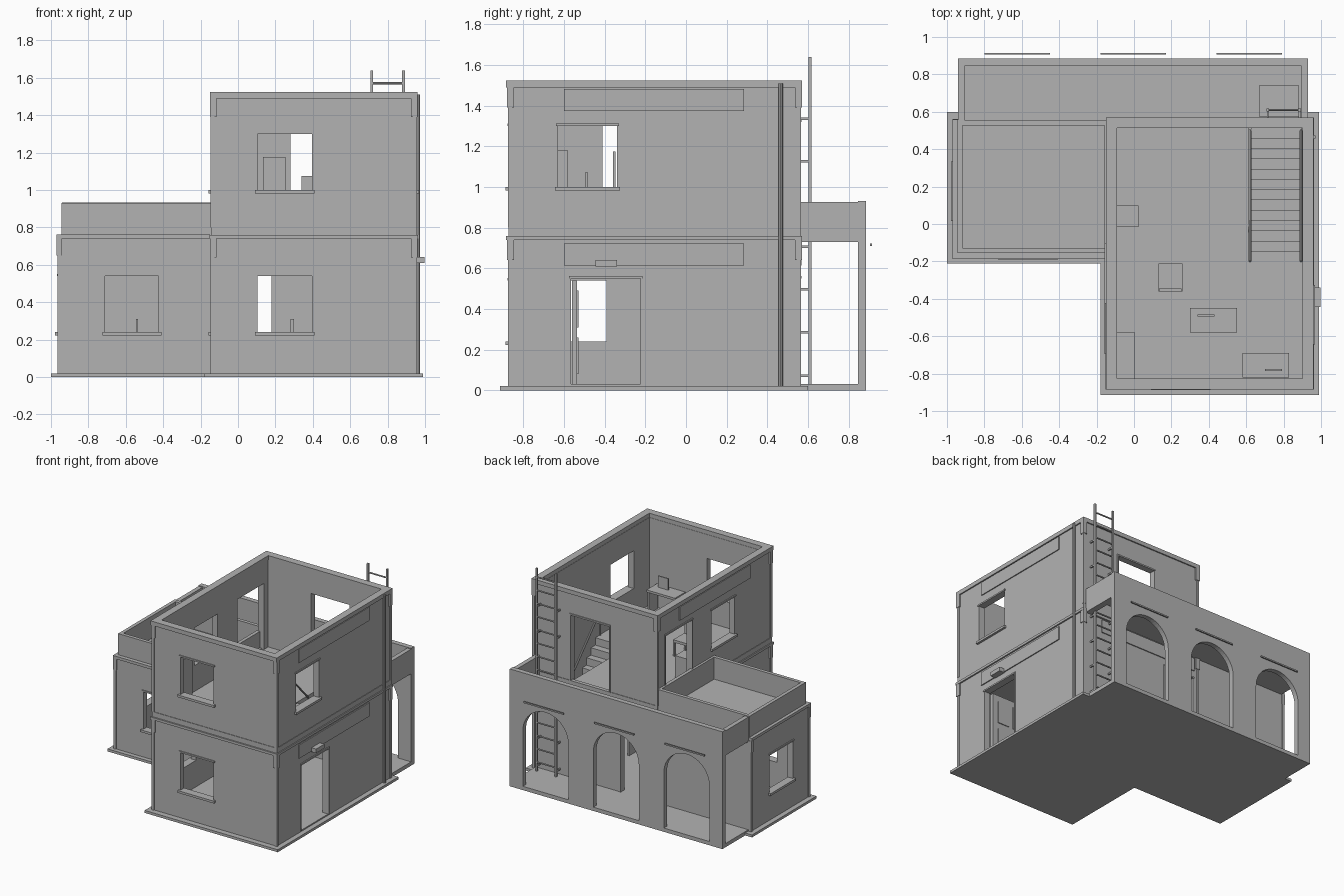
import bpy, bmesh, math
from mathutils import Vector

if "Cube" in bpy.data.objects:
    bpy.data.objects.remove(bpy.data.objects["Cube"])

plaster = bpy.data.materials.new("plain_grey")
plaster.use_nodes = True
grey = (0.45, 0.45, 0.45, 1)
plaster.diffuse_color = grey
plaster.node_tree.nodes["Principled BSDF"].inputs["Base Color"].default_value = grey


def finish(name, bm):
    bmesh.ops.recalc_face_normals(bm, faces=bm.faces)
    mesh = bpy.data.meshes.new(name)
    bm.to_mesh(mesh)
    bm.free()
    mesh.materials.append(plaster)
    ob = bpy.data.objects.new(name, mesh)
    bpy.context.collection.objects.link(ob)
    return ob


def box(name, x0, x1, y0, y1, z0, z1):
    bm = bmesh.new()
    bmesh.ops.create_cube(bm, size=1)
    for v in bm.verts:
        v.co = Vector((x1 if v.co.x > 0 else x0, y1 if v.co.y > 0 else y0, z1 if v.co.z > 0 else z0))
    return finish(name, bm)


def prism(name, outline, y0, y1):
    """Extrude an (x, z) outline along y."""
    bm = bmesh.new()
    face = bm.faces.new([bm.verts.new((x, y0, z)) for x, z in outline])
    new = bmesh.ops.extrude_face_region(bm, geom=[face])["geom"]
    bmesh.ops.translate(bm, vec=(0, y1 - y0, 0), verts=[g for g in new if isinstance(g, bmesh.types.BMVert)])
    return finish(name, bm)


def cut(ob, cutter):
    cutter.hide_render = True
    mod = ob.modifiers.new("cut", "BOOLEAN")
    mod.operation, mod.solver, mod.object = "DIFFERENCE", "EXACT", cutter
    bpy.context.view_layer.objects.active = ob
    bpy.ops.object.modifier_apply(modifier=mod.name)
    bpy.data.objects.remove(cutter)


def ring(name, x0, x1, y0, y1, z0, z1, t):
    ob = box(name, x0, x1, y0, y1, z0, z1)
    cut(ob, box("cutter", x0 + t, x1 - t, y0 + t, y1 - t, z0 - 1, z1 + 1))
    return ob


def on_wall(name, axis, pos, side, a0, a1, z0, z1, out, inside=0.0):
    """Box lying on a wall; out is how far it stands proud."""
    lo, hi = sorted((pos - side * inside, pos + side * out))
    if axis == "x":
        return box(name, lo, hi, a0, a1, z0, z1)
    return box(name, a0, a1, lo, hi, z0, z1)


def opening(wall, axis, pos, side, a0, a1, z0, z1, sill=True):
    """Cut a window or door and add its trim."""
    cut(wall, on_wall("cutter", axis, pos, side, a0, a1, z0, z1, 0.05, 0.1))
    on_wall("lintel", axis, pos, side, a0 - 0.01, a1 + 0.01, z1, z1 + 0.012, 0.008)
    if sill:
        on_wall("window_sill", axis, pos, side, a0 - 0.015, a1 + 0.015, z0 - 0.018, z0, 0.018, 0.04)
    else:
        for a in (a0 - 0.01, a1):
            on_wall("door_jamb", axis, pos, side, a, a + 0.01, z0, z1, 0.006)


def rod(name, p, q, r, sides=8):
    p, q = Vector(p), Vector(q)
    bm = bmesh.new()
    bmesh.ops.create_cone(bm, cap_ends=True, segments=sides, radius1=r, radius2=r, depth=(q - p).length)
    bm.transform((q - p).to_track_quat("Z", "Y").to_matrix().to_4x4())
    bmesh.ops.translate(bm, vec=(p + q) / 2, verts=bm.verts)
    return finish(name, bm)


# Ground slabs
box("base_main", -0.18, 0.99, -0.915, 0.6, 0, 0.02)
box("base_wing", -1, -0.18, -0.21, 0.6, 0, 0.02)
box("porch_floor", -0.94, 0.93, 0.56, 0.885, 0, 0.03)

# Main two-storey block, hollow and open at the top
X0, X1, Y0, Y1 = -0.14, 0.95, -0.87, 0.56
tower = box("tower_walls", X0, X1, Y0, Y1, 0.01, 1.49)
cut(tower, box("cutter", -0.095, 0.9, -0.825, 0.515, 0.03, 0.74))
cut(tower, box("cutter", -0.095, 0.9, -0.825, 0.515, 0.795, 1.6))
cut(tower, box("cutter", 0.615, 0.9, -0.2, 0.515, 0.7, 0.85))
for z in (0.24, 1.0):
    opening(tower, "y", Y0, -1, 0.105, 0.395, z, z + 0.3)
opening(tower, "x", X1, 1, -0.63, -0.34, 1.0, 1.3)
opening(tower, "x", X0, -1, -0.41, -0.12, 1.0, 1.3)
opening(tower, "x", X0, -1, -0.68, -0.39, 0.24, 0.54)
opening(tower, "x", X1, 1, -0.565, -0.225, 0.03, 0.55, False)
opening(tower, "x", X0, -1, 0.13, 0.46, 0.795, 1.32, False)
opening(tower, "y", Y1, 1, 0.28, 0.62, 0.795, 1.32, False)
opening(tower, "y", Y1, 1, -0.09, 0.18, 0.03, 0.55, False)
ring("top_cornice", -0.15, 0.96, -0.885, 0.57, 1.49, 1.523, 0.058)
ring("middle_cornice", -0.152, 0.962, -0.885, 0.57, 0.74, 0.76, 0.05)
ring("upper_skirting", X0 - 0.004, X1 + 0.004, Y0 - 0.004, Y1 + 0.004, 0.76, 0.8, 0.03)

# Corner strips with small capitals
for x, sx in ((X0, -1), (X1, 1)):
    for y, sy in ((Y0, -1), (Y1, 1)):
        for z0, z1 in ((0.02, 0.74), (0.8, 1.49)):
            xs, ys = sorted((x - sx * 0.015, x + sx * 0.006)), sorted((y - sy * 0.015, y + sy * 0.006))
            box("corner_strip", *xs, *ys, z0, z1)
            xs, ys = sorted((x - sx * 0.025, x + sx * 0.01)), sorted((y - sy * 0.025, y + sy * 0.01))
            box("corner_capital", *xs, *ys, z1 - 0.1, z1)

# Single-storey side wing with roof terrace
wing = box("wing_walls", -0.96, -0.12, -0.175, 0.558, 0.01, 0.755)
cut(wing, box("cutter", -0.915, -0.14, -0.13, 0.515, 0.03, 0.73))
cut(wing, box("cutter", -0.141, 0, -0.3, 0.7, 0, 1))
opening(wing, "y", -0.175, -1, -0.71, -0.425, 0.24, 0.54)
opening(wing, "x", -0.96, -1, 0.03, 0.32, 0.24, 0.54)
box("wing_cornice_front", -0.97, -0.15, -0.186, -0.15, 0.74, 0.762)
box("wing_cornice_side", -0.97, -0.93, -0.15, 0.558, 0.74, 0.762)
ring("wing_parapet", -0.945, -0.13, -0.155, 0.555, 0.755, 0.93, 0.028)
for y0, y1 in ((-0.181, -0.16), (0.54, 0.562)):
    box("wing_corner_strip", -0.966, -0.945, y0, y1, 0.02, 0.74)
    box("wing_capital", -0.97, -0.94, y0 - 0.003, y1, 0.65, 0.74)

# Rear arcade porch
arcade = box("arcade_wall", -0.94, 0.93, 0.845, 0.885, 0.02, 0.932)
CENTRES = (-0.625, -0.005, 0.615)
for c in CENTRES:
    r, spring = 0.2, 0.47
    arc = [(c + r * math.cos(math.pi * i / 24), spring + r * math.sin(math.pi * i / 24)) for i in range(25)]
    cut(arcade, prism("cutter", arc + [(c - r, 0.03), (c + r, 0.03)], 0.8, 0.95))
    box("arch_bar", c - 0.175, c + 0.175, 0.905, 0.915, 0.71, 0.721)
roof = box("porch_roof", -0.94, 0.93, 0.556, 0.845, 0.73, 0.758)
cut(roof, box("cutter", 0.67, 0.88, 0.575, 0.74, 0.6, 0.9))
for x in (-0.94, 0.895):
    box("porch_side_parapet", x, x + 0.035, 0.556, 0.845, 0.758, 0.925)

# Long wall plates
for z in (0.615, 1.375):
    on_wall("wall_plate", "x", X1, 1, -0.6, 0.285, z, z + 0.108, 0.008)
on_wall("wall_plate", "x", X0, -1, -0.6, 0.285, 1.375, 1.483, 0.008)
on_wall("wall_plate", "y", Y1, 1, -0.1, 0.78, 0.615, 0.72, 0.008)

# Lamp above the side door, drain pipe
box("door_lamp", 0.95, 0.998, -0.445, -0.34, 0.61, 0.642)
rod("drain_pipe", (0.962, 0.465, 0.02), (0.962, 0.465, 1.51), 0.011)

# Open side door, swung inwards
box("side_door", 0.57, 0.9, -0.56, -0.535, 0.03, 0.54)
for z in (0.08, 0.31):
    for x in (0.61, 0.75):
        box("door_panel", x, x + 0.1, -0.535, -0.528, z, z + 0.18)

# Ladder through the porch roof
for x in (0.715, 0.885):
    box("ladder_rail", x - 0.007, x + 0.007, 0.602, 0.618, 0.03, 1.64)
    for z in (0.065, 0.28, 0.49, 0.7, 1.12, 1.33):
        box("ladder_bracket", x - 0.005, x + 0.005, 0.555, 0.604, z, z + 0.012)
for i in range(15):
    z = 0.1 + i * 0.105
    rod("ladder_rung", (0.715, 0.61, z), (0.885, 0.61, z), 0.006)

# Inside stairs with handrail
STEPS = 13
for i in range(STEPS):
    y = 0.515 - i * 0.055
    z = 0.03 + (i + 1) * 0.765 / STEPS
    box("stair_step", 0.625, 0.898, y - 0.055, y, z - 0.075, z)
for x in (0.62, 0.893):
    rod("stair_handrail", (x, 0.5, 0.25), (x, -0.2, 0.99), 0.007)
    for y, z in ((0.5, 0.03), (0.15, 0.4), (-0.2, 0.77)):
        rod("stair_post", (x, y, z), (x, y, z + 0.22), 0.006)


# Furniture
def desk(x0, x1, y0, y1, floor, sx0, sx1, sy):
    top = floor + 0.19
    box("desk_top", x0, x1, y0, y1, top - 0.018, top)
    for x in (x0, x1 - 0.015):
        box("desk_side", x, x + 0.015, y0 + 0.01, y1 - 0.01, floor, top - 0.018)
    box("desk_screen", sx0, sx1, sy - 0.005, sy + 0.005, top, top + 0.09)


def chair(x0, x1, y0, y1, floor):
    seat = floor + 0.13
    box("chair_seat", x0, x1, y0, y1, seat - 0.02, seat)
    for x in (x0, x1 - 0.014):
        for y in (y0, y1 - 0.014):
            box("chair_leg", x, x + 0.014, y, y + 0.014, floor, seat - 0.02)
    box("chair_back", x0 + 0.005, x1 - 0.005, y0, y0 + 0.014, seat, floor + 0.38)


UP = 0.795
desk(0.3, 0.55, -0.58, -0.45, UP, 0.34, 0.43, -0.49)
desk(0.58, 0.83, -0.82, -0.69, UP, 0.7, 0.79, -0.78)
chair(0.13, 0.26, -0.36, -0.21, UP)
box("tall_cabinet", -0.095, 0.005, -0.825, -0.58, UP, 1.18)
box("low_cabinet", -0.095, 0.025, -0.015, 0.1, UP, 0.98)
desk(0.25, 0.5, -0.1, 0.03, 0.03, 0.28, 0.3, -0.03)
desk(-0.65, -0.4, 0.1, 0.23, 0.03, -0.545, -0.535, 0.16)
